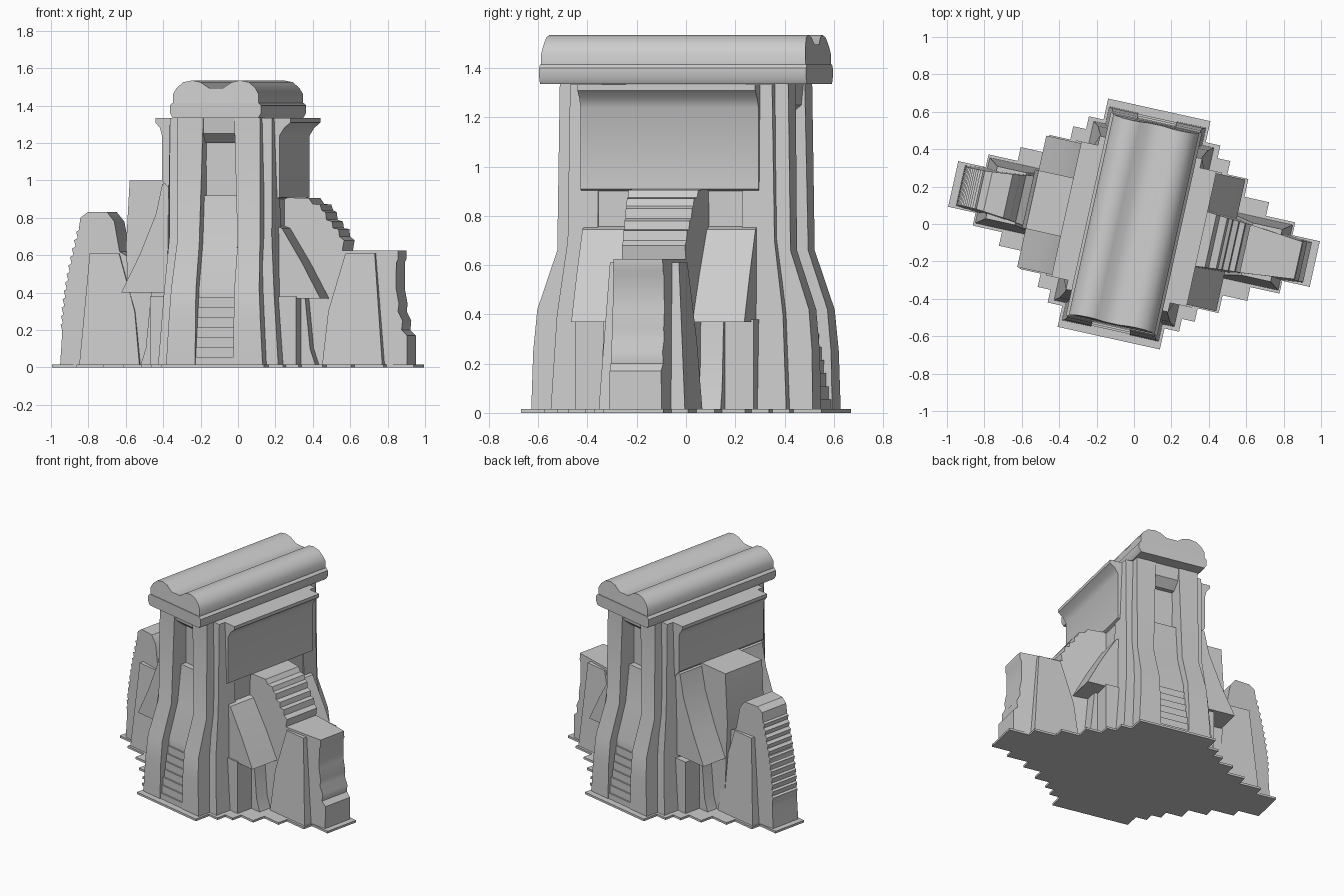
import bpy, bmesh, math
from mathutils import Matrix

if "Cube" in bpy.data.objects:
    bpy.data.objects.remove(bpy.data.objects["Cube"])

TURN = Matrix.Rotation(math.radians(-12.5), 4, 'Z')  # whole model is turned on the grid


def prism(name, pts, axis, lo, hi):
    """Extrude an outline from lo to hi (numbers or functions of the point).
    axis 'x': points are (y, z); axis 'y': (x, z); axis 'z': (x, y)."""
    bm = bmesh.new()
    rings = []
    for d in (lo, hi):
        ring = []
        for a, b in pts:
            k = d(a, b) if callable(d) else d
            co = {'x': (k, a, b), 'y': (a, k, b), 'z': (a, b, k)}[axis]
            ring.append(bm.verts.new((TURN @ Matrix.Translation(co)).to_translation()))
        rings.append(ring)
    n = len(pts)
    bm.faces.new(rings[0])
    bm.faces.new(rings[1][::-1])
    for i in range(n):
        j = (i + 1) % n
        bm.faces.new((rings[0][i], rings[0][j], rings[1][j], rings[1][i]))
    bmesh.ops.recalc_face_normals(bm, faces=bm.faces)
    me = bpy.data.meshes.new(name)
    bm.to_mesh(me)
    bm.free()
    ob = bpy.data.objects.new(name, me)
    bpy.context.collection.objects.link(ob)
    return ob


# stepped ground plate
levels = [(.99, .125), (.84, .195), (.68, .27), (.545, .367), (.43, .44), (.36, .51), (.28, .625)]
quarter = []
for i, (x, y) in enumerate(levels):
    if i:
        quarter.append((x, levels[i - 1][1]))
    quarter.append((x, y))
outline = quarter + [(-x, y) for x, y in quarter[::-1]]
outline += [(-x, -y) for x, y in quarter] + [(x, -y) for x, y in quarter[::-1]]
prism("base_plate", outline, 'z', 0, .015)

# tower core with flared eaves on both sides
right_wall = [(.29, .01), (.29, .90), (.31, .91), (.31, 1.24), (.335, 1.28), (.37, 1.31), (.37, 1.333)]
left_wall = [(-.37, 1.333), (-.37, 1.31), (-.345, 1.28), (-.335, 1.24), (-.335, 1.0), (-.29, .95), (-.29, .01)]
prism("tower_core", right_wall + left_wall, 'y', -.37, .37)

# front and back facades
for s, end in ((-1, "front"), (1, "back")):
    pier = [(.3, .01), (.585, .01), (.58, .25), (.565, .42), (.485, .66), (.475, 1.34), (.3, 1.34)]
    pier = [(s * y, z) for y, z in pier]
    butt = [(.3, .01), (.49, .01), (.47, .40), (.43, .7), (.42, 1.333), (.3, 1.333)]
    butt = [(s * y, z) for y, z in butt]
    for m, hand in ((-1, "left"), (1, "right")):
        prism(end + "_pier_" + hand, pier, 'x',
              lambda a, z, m=m: m * (.085 if z > .66 else .105),
              lambda a, z, m=m: m * (.225 + .04 * max(0, 1 - z / .7)))
        # stepped corner buttress beside each pier
        prism(end + "_buttress_" + hand, butt, 'x',
              m * .15, lambda a, z, m=m: m * (.28 + .05 * max(0, 1 - z / .7)))
    # recessed stairway bay rising to the doorway sill
    stair = [(.3, .01), (.58, .01), (.58, .055)]
    for i in range(7):
        z, y = .055 + i * .053, .58 - (i + 1) * .01
        stair += [(y, z), (y, z + .053)]
    stair += [(.44, .66), (.41, .92), (.3, .92)]
    prism(end + "_stair_bay", [(s * y, z) for y, z in stair], 'x', -.11, .11)
    lintel = [(.3, 1.2), (.40, 1.2), (.46, 1.25), (.47, 1.34), (.3, 1.34)]
    prism(end + "_lintel", [(s * y, z) for y, z in lintel], 'x', -.1, .1)

# roof slab, with a twin-ridged cap and a shallow valley
prism("roof_slab", [(-.235, 1.335), (.235, 1.335), (.25, 1.36), (.25, 1.40), (.235, 1.415),
                    (-.235, 1.415), (-.25, 1.40), (-.25, 1.36)], 'y', -.555, .555)
half = [(.235, 1.41), (.235, 1.46), (.215, 1.495), (.18, 1.525), (.13, 1.535), (.085, 1.525), (.04, 1.495)]
prism("roof_cap", half + [(-x, z) for x, z in half[::-1]], 'y',
      lambda x, z: -.55 + max(0, z - 1.46) * .15, lambda x, z: .55 - max(0, z - 1.46) * .15)

# sloping side shoulders with recessed walls underneath
prism("right_shoulder", [(.28, .76), (.32, .745), (.43, .56), (.53, .37), (.28, .37)], 'y', -.36, .36)
prism("left_shoulder", [(-.28, 1.0), (-.335, .98), (-.37, .82), (-.46, .60), (-.56, .40), (-.28, .40)],
      'y', -.36, .36)
for m, hand in ((-1, "left"), (1, "right")):
    prism(hand + "_lower_wall", [(m * .2, .01), (m * .48, .01), (m * .45, .10), (m * .42, .4), (m * .2, .4)],
          'y', -.25, .25)
    for s, end in ((-1, "front"), (1, "back")):
        prism(f"{hand}_{end}_foot", [(m * .2, .01), (m * .40, .01), (m * .40, .38), (m * .2, .38)], 'y',
              s * .24, s * .37)

# left upper block joining the wing to the tower
prism("left_root_block", [(-.25, .01), (-.55, .01), (-.58, .65), (-.56, 1.0), (-.25, 1.0)],
      'y', -.15, .17)

# left wing: tall fin with a ribbed outer edge
left = [(-.5, .01), (-.95, .01), (-.94, .17)]
for i in range(12):
    z = .2 + i * .045
    x = -.94 + .085 * (i / 11) ** 1.6
    left += [(x, z), (x - .008, z + .03), (x + .006, z + .038)]
left += [(-.84, .80), (-.80, .83), (-.69, .83), (-.65, .78), (-.62, .62), (-.5, .55)]
width = lambda x, z: .205 - .10 * abs(x) - .02 * z
prism("left_wing", left, 'y', lambda x, z: -width(x, z), width)

# right wing: stepped top running down to a flat block
right = [(.25, .01), (.95, .01), (.95, .17), (.92, .20), (.925, .25), (.90, .30), (.905, .34), (.89, .42),
         (.89, .56), (.90, .58), (.90, .625), (.60, .625), (.61, .68), (.585, .70), (.58, .74), (.55, .745),
         (.545, .78), (.515, .79), (.51, .83), (.49, .84), (.48, .87), (.44, .875), (.42, .905), (.25, .91)]
prism("right_wing", right, 'y', lambda x, z: -width(x, z), width)

# bulging rocks on the wing flanks
for m, hand in ((-1, "left"), (1, "right")):
    for s, end in ((-1, "front"), (1, "back")):
        prism(f"{hand}_{end}_flank", [(m * .5, .01), (m * .83, .01), (m * .81, .25), (m * .78, .61),
                                      (m * .62, .61), (m * .53, .3)],
              'y', 0, lambda x, z, s=s: s * (.18 - .06 * z))

# soft shading, sharp edges kept
for ob in bpy.context.collection.objects:
    ob.select_set(True)
    bpy.context.view_layer.objects.active = ob
bpy.ops.object.shade_smooth_by_angle(angle=math.radians(35))
